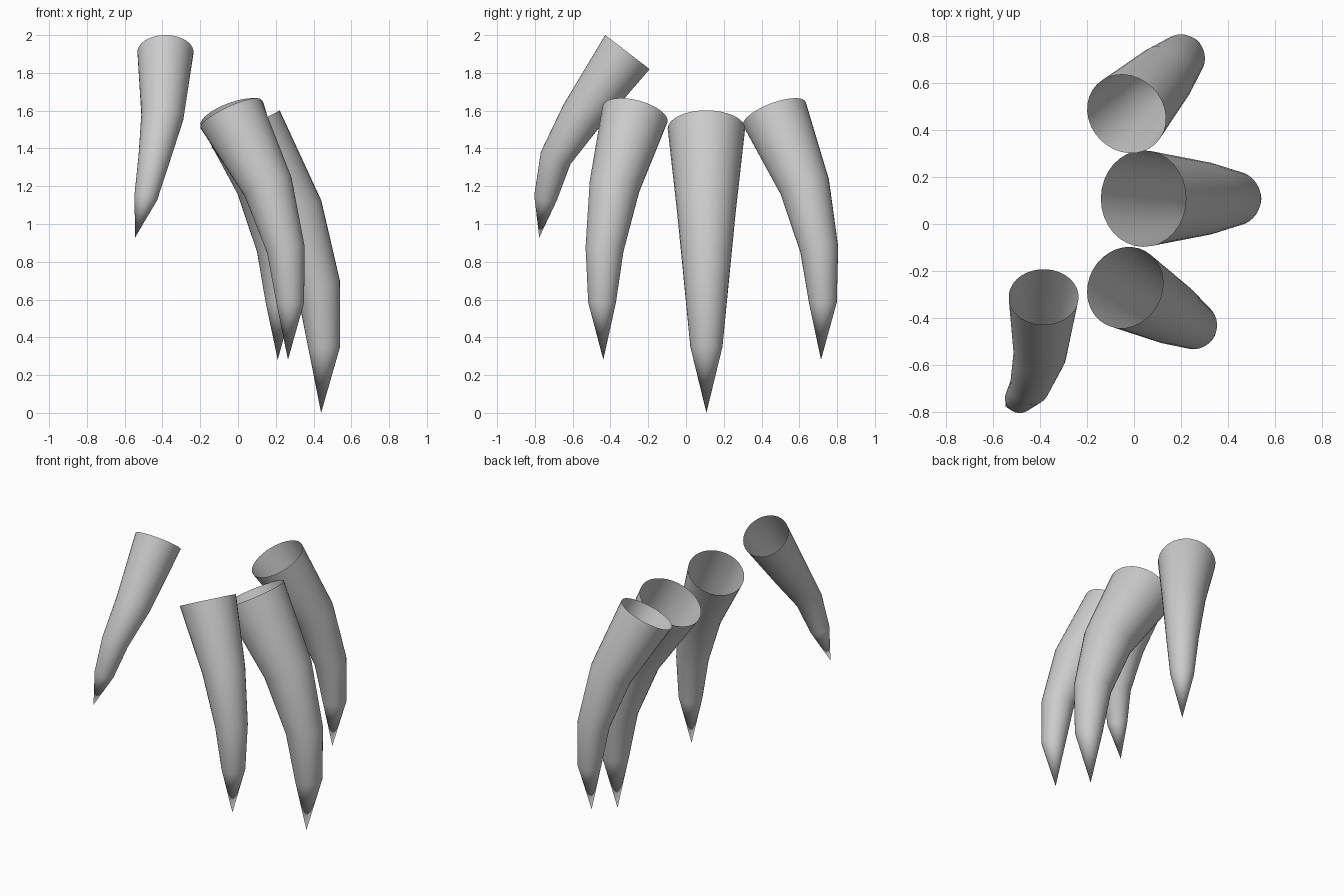
import bpy, bmesh, math
from mathutils import Vector

if "Cube" in bpy.data.objects:
    bpy.data.objects.remove(bpy.data.objects["Cube"])

SIDES = 32
RADII = [0.205, 0.155, 0.117, 0.085]


def claw(name, path, root_dir, scale):
    """Open-ended tapered tube along a bent path, closing to a point."""
    pts = [Vector(p) for p in path]
    dirs = [(b - a).normalized() for a, b in zip(pts, pts[1:])]
    bm = bmesh.new()
    rings = []
    for i, r in enumerate(RADII):
        n = Vector(root_dir).normalized() if i == 0 else (dirs[i - 1] + dirs[i]).normalized()
        # consistent frame so rings never twist
        side = n.cross(Vector((dirs[0].x, dirs[0].y, 0))).normalized()
        out = side.cross(n).normalized()
        ring = []
        for k in range(SIDES):
            a = 2 * math.pi * k / SIDES
            ring.append(bm.verts.new(pts[i] + (out * math.cos(a) + side * math.sin(a)) * r * scale))
        rings.append(ring)
    tip = bm.verts.new(pts[-1])
    for k in range(SIDES):
        j = (k + 1) % SIDES
        for a, b in zip(rings, rings[1:]):
            bm.faces.new((a[k], a[j], b[j], b[k]))
        bm.faces.new((rings[-1][k], rings[-1][j], tip))
    bmesh.ops.recalc_face_normals(bm, faces=bm.faces)
    # make sure the open shell faces outwards
    bm.faces.ensure_lookup_table()
    f = bm.faces[0]
    if f.normal.dot(f.calc_center_median() - (pts[0] + pts[1]) / 2) < 0:
        bmesh.ops.reverse_faces(bm, faces=bm.faces)
    me = bpy.data.meshes.new(name)
    bm.to_mesh(me)
    bm.free()
    ob = bpy.data.objects.new(name, me)
    bpy.context.collection.objects.link(ob)
    bpy.context.view_layer.objects.active = ob
    ob.select_set(True)
    bpy.ops.object.shade_smooth_by_angle(angle=math.radians(30))
    ob.select_set(False)


# Three front claws: one bend profile (reach, drop), turned and scaled
PROFILE = [(0, 0), (0.26, -0.445), (0.385, -0.83), (0.416, -1.155), (0.40, -1.505)]
for name, base, scale, turn in (
        ("middle_claw", (0.04, 0.108, 1.505), 1.0, 0),
        ("front_claw", (-0.038, -0.27, 1.583), 0.865, -29),
        ("back_claw", (-0.032, 0.468, 1.583), 0.865, 45.5)):
    c, s = math.cos(math.radians(turn)), math.sin(math.radians(turn))
    path = [Vector(base) + Vector((d * c, d * s, z)) * scale for d, z in PROFILE]
    claw(name, path, (0.47 * c, 0.47 * s, -0.88), scale)

# Rear claw, bending sideways as well as down
claw("rear_claw",
     [(-0.384, -0.31, 1.91), (-0.40, -0.555, 1.57), (-0.443, -0.69, 1.35),
      (-0.488, -0.743, 1.14), (-0.545, -0.777, 0.928)],
     (0, -0.18, -0.235), 0.725)
